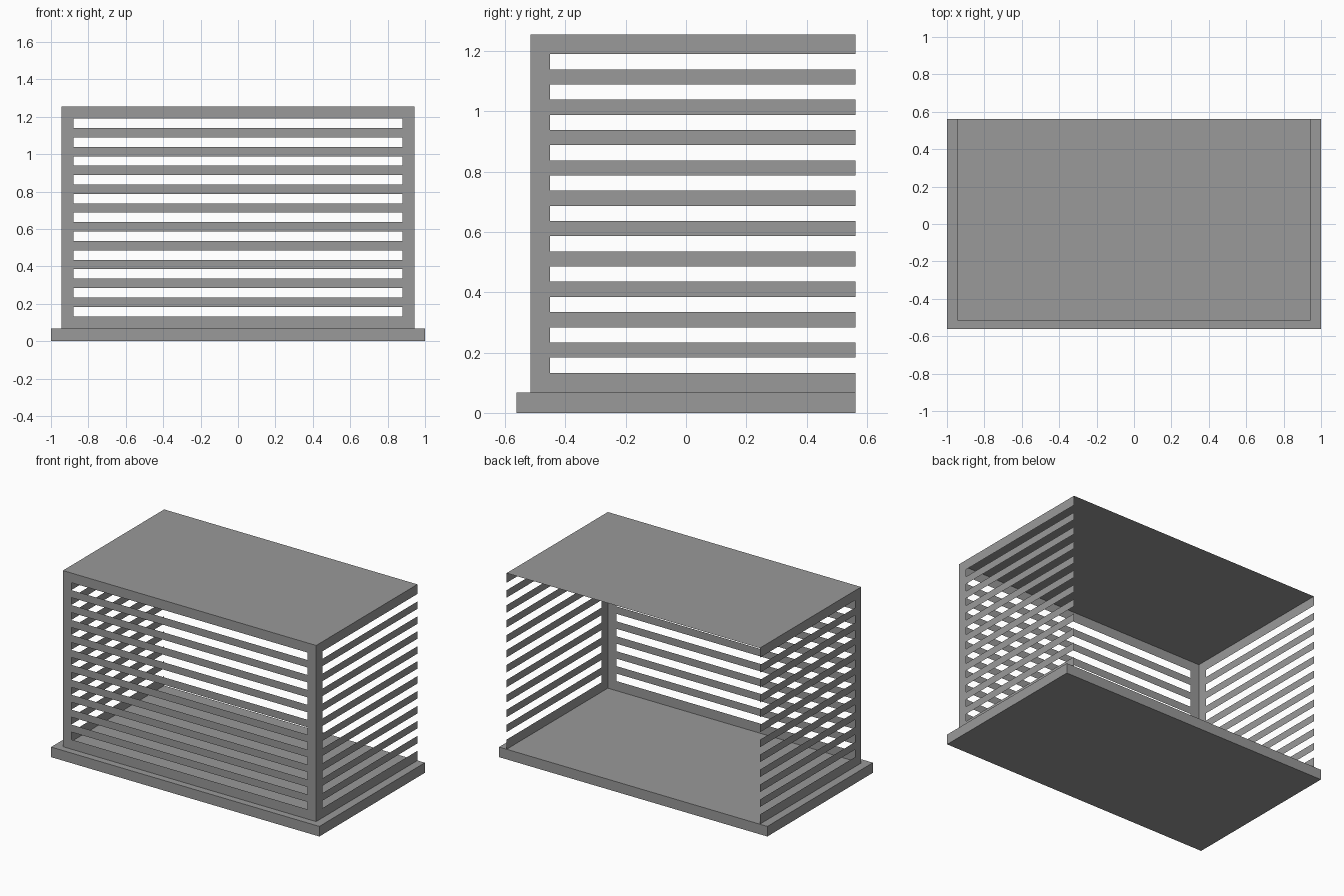
import bpy, bmesh

if "Cube" in bpy.data.objects:
    bpy.data.objects.remove(bpy.data.objects["Cube"])

HX, HY = 1.0, 0.562            # base half sizes
BASE_TOP, TOP = 0.068, 1.255   # heights
WX, FRONT = 0.944, -0.516      # wall positions
FRAME = 0.065                  # frame border width
SLATS = 10

grey = bpy.data.materials.new("mid grey")
grey.diffuse_color = (0.32, 0.32, 0.32, 1)
grey.use_nodes = True
grey.node_tree.nodes["Principled BSDF"].inputs["Base Color"].default_value = grey.diffuse_color


def make(name, bm):
    mesh = bpy.data.meshes.new(name)
    bm.to_mesh(mesh)
    bm.free()
    mesh.materials.append(grey)
    ob = bpy.data.objects.new(name, mesh)
    bpy.context.collection.objects.link(ob)
    return ob


def slatted_wall(name, place, us):
    """Thin sheet of bars; place maps (u, z) to 3D, us are the column edges.
    Columns at index 0 (and last of 3) are solid posts, the others hold slats."""
    z0, z1 = BASE_TOP + FRAME, TOP - FRAME
    n = 2 * SLATS + 1
    zs = [BASE_TOP] + [z0 + (z1 - z0) * i / n for i in range(n + 1)] + [TOP]
    bm = bmesh.new()
    grid = [[bm.verts.new(place(u, z)) for z in zs] for u in us]
    for c in range(len(us) - 1):
        post = c in (0, 2)
        for r in range(len(zs) - 1):
            # odd rows are open gaps between the slats
            if post or r % 2 == 0:
                bm.faces.new((grid[c][r], grid[c + 1][r],
                              grid[c + 1][r + 1], grid[c][r + 1]))
    return make(name, bm)


# Base slab
bm = bmesh.new()
bmesh.ops.create_cube(bm, size=1)
for v in bm.verts:
    v.co = (v.co.x * 2 * HX, v.co.y * 2 * HY, (v.co.z + 0.5) * BASE_TOP)
make("base_slab", bm)

# Roof sheet
bm = bmesh.new()
bm.faces.new([bm.verts.new((x, y, TOP)) for x, y in
              ((-WX, FRONT), (WX, FRONT), (WX, HY), (-WX, HY))])
make("roof_sheet", bm)

# Front wall with a post at each end
slatted_wall("front_wall", lambda u, z: (u, FRONT, z),
             (-WX, -WX + FRAME, WX - FRAME, WX))

# Side walls: post at the front, slats running to the open back
side_us = (FRONT, FRONT + FRAME, HY)
slatted_wall("right_wall", lambda u, z: (WX, u, z), side_us)
left = slatted_wall("left_wall", lambda u, z: (-WX, u, z), side_us)
left.data.flip_normals()
